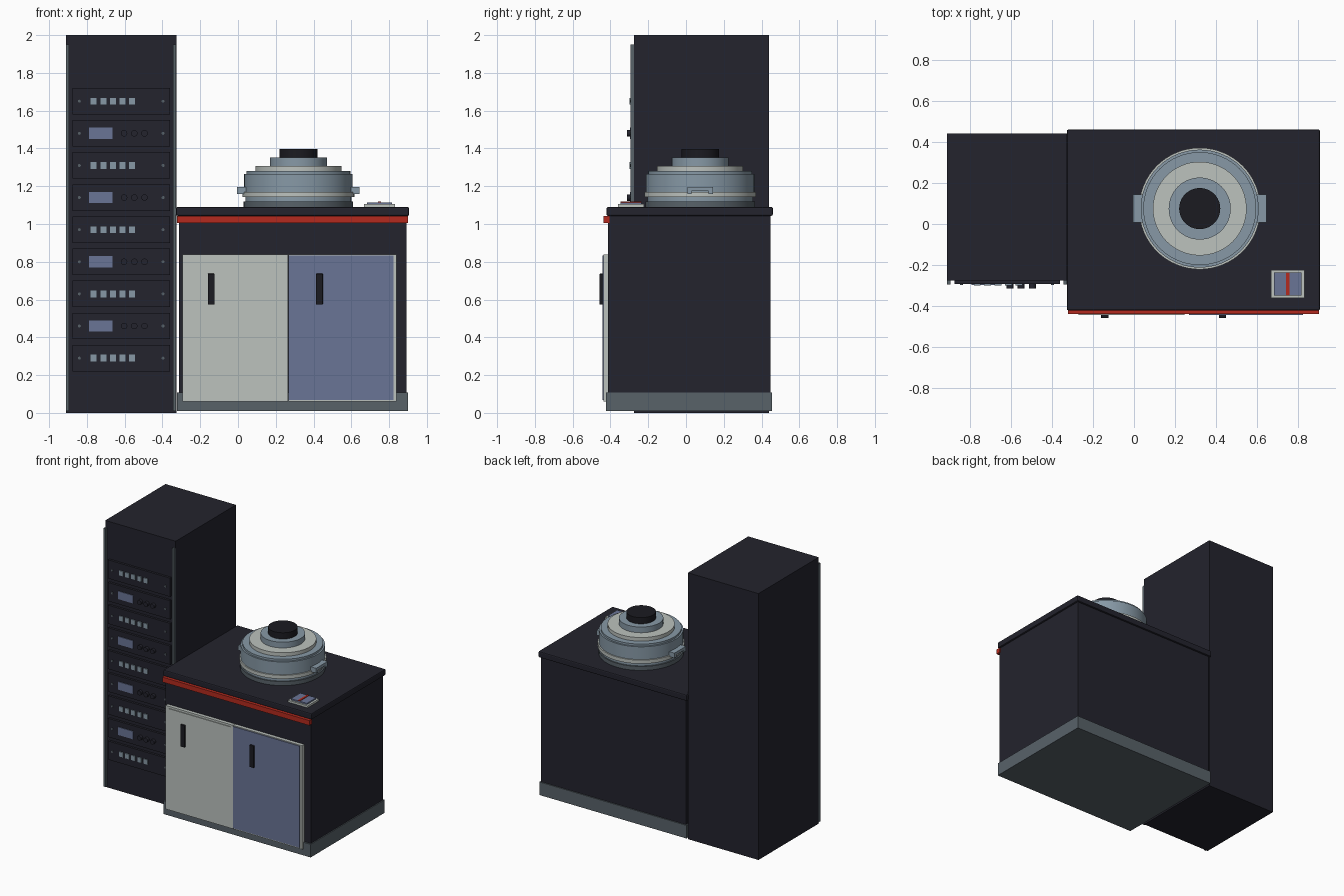
import bpy
import math

cube = bpy.data.objects.get("Cube")
if cube:
    bpy.data.objects.remove(cube, do_unlink=True)


def material(name, r, g, b):
    """Flat material from 0-255 display values, stored linear."""
    lin = [((c / 255 + 0.055) / 1.055) ** 2.4 for c in (r, g, b)]
    m = bpy.data.materials.new(name)
    m.use_nodes = True
    m.diffuse_color = (*lin, 1)
    m.node_tree.nodes["Principled BSDF"].inputs["Base Color"].default_value = (*lin, 1)
    return m


BLACK = material("charcoal", 35, 35, 45)
DARK = material("near black", 27, 27, 33)
LIGHT = material("pale grey", 188, 194, 190)
BLUE = material("slate blue", 106, 117, 150)
STEEL = material("blue steel", 135, 153, 166)
GREY = material("mid grey", 88, 98, 105)
RED = material("red", 180, 42, 30)


def box(name, x, y, z, mat, bevel=0):
    """Box from (min, max) ranges on each axis."""
    bpy.ops.mesh.primitive_cube_add(size=1, location=[sum(r) / 2 for r in (x, y, z)])
    o = bpy.context.object
    o.name = name
    o.scale = [r[1] - r[0] for r in (x, y, z)]
    bpy.ops.object.transform_apply(location=False, rotation=False, scale=True)
    o.data.materials.append(mat)
    if bevel:
        b = o.modifiers.new("soft edges", "BEVEL")
        b.width, b.segments = bevel, 2
    return o


def disc(name, centre, radius, depth, mat, facing_front=False, sides=64):
    bpy.ops.mesh.primitive_cylinder_add(
        vertices=sides, radius=radius, depth=depth, location=centre,
        rotation=(math.pi / 2 if facing_front else 0, 0, 0))
    o = bpy.context.object
    o.name = name
    o.data.materials.append(mat)
    bpy.ops.object.shade_smooth_by_angle(angle=math.radians(35))
    return o


# Equipment rack with front rails
box("rack_cabinet", (-0.91, -0.325), (-0.275, 0.44), (0, 2), BLACK)
for side, x in (("right", -0.91), ("left", -0.343)):
    box(f"rack_rail_{side}", (x, x + 0.016), (-0.295, -0.27), (0.01, 1.95), GREY)

# Rack modules alternate between button rows and display units
for i in range(9):
    z = 0.29 + i * 0.17
    box(f"rack_module_{i}", (-0.875, -0.36), (-0.292, -0.27), (z - 0.07, z + 0.07), BLACK)
    for x in (-0.84, -0.397):
        disc(f"module_screw_{i}", (x, -0.293, z), 0.008, 0.008, GREY, True, 12)
    if i % 2 == 0:
        for k in range(5):
            x = -0.764 + k * 0.051
            box(f"module_button_{i}_{k}", (x - 0.016, x + 0.016), (-0.299, -0.285),
                (z - 0.018, z + 0.018), STEEL)
    else:
        box(f"module_display_{i}", (-0.79, -0.664), (-0.297, -0.285), (z - 0.03, z + 0.03), BLUE)
        for k in range(3):
            disc(f"module_knob_{i}_{k}", (-0.603 + k * 0.054, -0.3, z), 0.017, 0.026, BLACK, True, 20)

# Workbench cabinet
box("bench_body", (-0.313, 0.893), (-0.412, 0.447), (0.02, 1.05), BLACK)
box("bench_plinth", (-0.322, 0.9), (-0.424, 0.455), (0.01, 0.108), GREY)
box("bench_top", (-0.327, 0.906), (-0.421, 0.46), (1.043, 1.09), BLACK, 0.008)
box("bench_red_trim", (-0.322, 0.9), (-0.438, -0.405), (1.006, 1.043), RED)

# Doors, raised panels and handles
box("door_right", (-0.295, 0.266), (-0.438, -0.41), (0.06, 0.838), LIGHT)
box("door_right_panel", (-0.27, 0.246), (-0.443, -0.43), (0.07, 0.823), LIGHT)
box("door_left", (0.268, 0.84), (-0.438, -0.41), (0.06, 0.838), LIGHT)
box("door_left_panel", (0.268, 0.823), (-0.443, -0.43), (0.069, 0.832), BLUE)
for side, x in (("right", -0.142), ("left", 0.431)):
    box(f"door_handle_{side}", (x - 0.018, x + 0.018), (-0.458, -0.44), (0.573, 0.737), DARK, 0.003)

# Round chamber: stacked discs as (name, radius, bottom, top, material)
CX, CY = 0.32, 0.075
stack = [
    ("chamber_base", 0.29, 1.085, 1.12, GREY),
    ("chamber_seat", 0.28, 1.12, 1.145, STEEL),
    ("chamber_flange", 0.296, 1.143, 1.17, LIGHT),
    ("chamber_wall", 0.287, 1.17, 1.266, STEEL),
    ("chamber_shoulder", 0.275, 1.266, 1.281, STEEL),
    ("chamber_lid", 0.228, 1.281, 1.308, LIGHT),
    ("chamber_collar", 0.151, 1.308, 1.351, STEEL),
    ("chamber_cap", 0.1, 1.351, 1.398, DARK),
]
for name, radius, bottom, top, mat in stack:
    disc(name, (CX, CY, (bottom + top) / 2), radius, top - bottom, mat)

# Side clamps, each a bar with two feet
for side, s in (("right", -1), ("left", 1)):
    xs = sorted((CX + s * 0.26, CX + s * 0.324))
    box(f"clamp_{side}", xs, (CY - 0.068, CY + 0.068), (1.175, 1.197), STEEL)
    for t in (-1, 1):
        ys = sorted((CY + t * 0.045, CY + t * 0.068))
        box(f"clamp_foot_{side}", xs, ys, (1.16, 1.18), STEEL)

# Control pad on the bench top
box("control_pad_base", (0.667, 0.83), (-0.36, -0.223), (1.085, 1.105), LIGHT)
box("control_pad_face", (0.682, 0.815), (-0.347, -0.236), (1.1, 1.115), BLUE)
box("control_pad_stripe", (0.74, 0.756), (-0.347, -0.236), (1.11, 1.119), RED)
